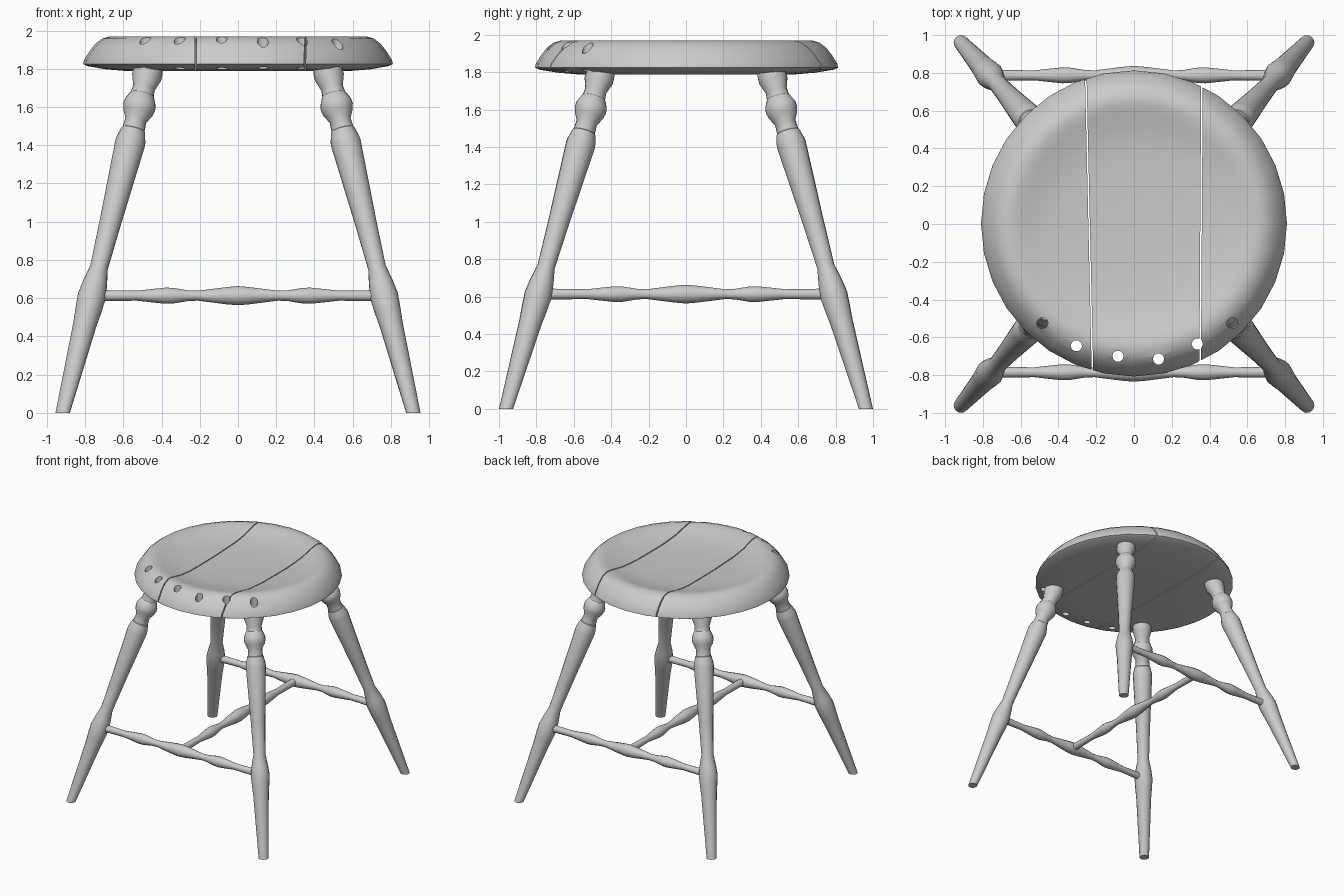
import bpy, bmesh
from math import cos, sin, pi, radians
from mathutils import Vector

if "Cube" in bpy.data.objects:
    bpy.data.objects.remove(bpy.data.objects["Cube"])


def finish(bm, name):
    bmesh.ops.recalc_face_normals(bm, faces=bm.faces)
    me = bpy.data.meshes.new(name)
    bm.to_mesh(me)
    bm.free()
    ob = bpy.data.objects.new(name, me)
    bpy.context.collection.objects.link(ob)
    return ob


def smooth(ob, angle=32):
    bpy.ops.object.select_all(action='DESELECT')
    ob.select_set(True)
    bpy.context.view_layer.objects.active = ob
    bpy.ops.object.shade_smooth_by_angle(angle=radians(angle))


def turned(bm, base, axis, profile, sides):
    """Rings of (distance, radius) around an axis, capped at both ends."""
    q = axis.to_track_quat('Z', 'Y')
    rings = []
    for d, r in profile:
        rings.append([bm.verts.new(base + axis * d + q @ Vector(
            (r * cos(2 * pi * i / sides), r * sin(2 * pi * i / sides), 0)))
            for i in range(sides)])
    for a, b in zip(rings, rings[1:]):
        for i in range(sides):
            j = (i + 1) % sides
            bm.faces.new((a[i], a[j], b[j], b[i]))
    bm.faces.new(rings[0])
    bm.faces.new(rings[-1])
    return rings


UP = Vector((0, 0, 1))

# Holes along the front edge of the seat
hole_bm = bmesh.new()
for x, y in [(-.485, -.525), (-.305, -.645), (-.085, -.70),
             (.13, -.715), (.335, -.635), (.52, -.525)]:
    turned(hole_bm, Vector((x, y, 0)), UP, [(1.7, .03), (2.1, .03)], 10)
holes = finish(hole_bm, "hole_cutter")
holes.hide_render = True

# Dished seat, split into three planks by two slightly skewed seams
seat_profile = [(1.787, .30), (1.788, .58), (1.797, .69), (1.814, .79), (1.824, .81),
                (1.845, .806), (1.89, .778), (1.93, .747), (1.957, .712), (1.97, .67),
                (1.968, .635), (1.957, .59), (1.935, .51), (1.92, .40), (1.913, .2)]
seam_l = (Vector((-.2375, 0, 0)), Vector((1, .0227, 0)).normalized())
seam_r = (Vector((.355, 0, 0)), Vector((1, -.0065, 0)).normalized())
GAP = .004


def cut(bm, co, no):
    geom = bm.verts[:] + bm.edges[:] + bm.faces[:]
    res = bmesh.ops.bisect_plane(bm, geom=geom, plane_co=co, plane_no=no, clear_outer=True)
    edges = [e for e in res['geom_cut'] if isinstance(e, bmesh.types.BMEdge)]
    bmesh.ops.contextual_create(bm, geom=edges)


def plank(name, cuts):
    bm = bmesh.new()
    turned(bm, Vector((0, .003, 0)), UP, seat_profile, 32)
    for (co, no), side in cuts:
        cut(bm, co - no * side * GAP, no * side)
    ob = finish(bm, name)
    mod = ob.modifiers.new("holes", 'BOOLEAN')
    mod.operation = 'DIFFERENCE'
    mod.solver = 'EXACT'
    mod.object = holes
    bpy.context.view_layer.objects.active = ob
    bpy.ops.object.modifier_apply(modifier=mod.name)
    smooth(ob, 40)


plank("seat_plank_left", [(seam_l, 1)])
plank("seat_plank_middle", [(seam_l, -1), (seam_r, 1)])
plank("seat_plank_right", [(seam_r, -1)])
bpy.data.objects.remove(holes)

# Splayed turned legs
leg_profile = [(0, .039), (.46, .061), (.53, .068), (.61, .074), (.68, .064), (.76, .047),
               (1.0, .057), (1.41, .079), (1.43, .077), (1.478, .064), (1.482, .059),
               (1.53, .056), (1.57, .078), (1.60, .086), (1.625, .083), (1.66, .066),
               (1.664, .062), (1.70, .058), (1.755, .078), (1.785, .077), (1.84, .07)]
for sy, end in ((-1, "front"), (1, "back")):
    for sx, side in ((-1, "left"), (1, "right")):
        axis = Vector((-sx * .25, -sy * .282, 1))
        bm = bmesh.new()
        rings = turned(bm, Vector((sx * .917, sy * .962, 0)), axis, leg_profile, 16)
        for v in rings[0]:
            v.co.z = 0
        smooth(finish(bm, f"{end}_{side}_leg"))

# Turned stretchers: one between each pair of legs, one joining them
half = [(.0, .05), (.06, .045), (.21, .026), (.26, .028), (.34, .041), (.38, .042),
        (.43, .037), (.53, .026), (.77, .03)]
bar_profile = [(-d, r) for d, r in reversed(half)] + half[1:]
for name, pos, axis in [("front_stretcher", (0, -.785, .613), (1, 0, 0)),
                        ("back_stretcher", (0, .787, .613), (1, 0, 0)),
                        ("middle_stretcher", (0, 0, .613), (0, 1, 0))]:
    bm = bmesh.new()
    turned(bm, Vector(pos), Vector(axis), bar_profile, 12)
    smooth(finish(bm, name))
